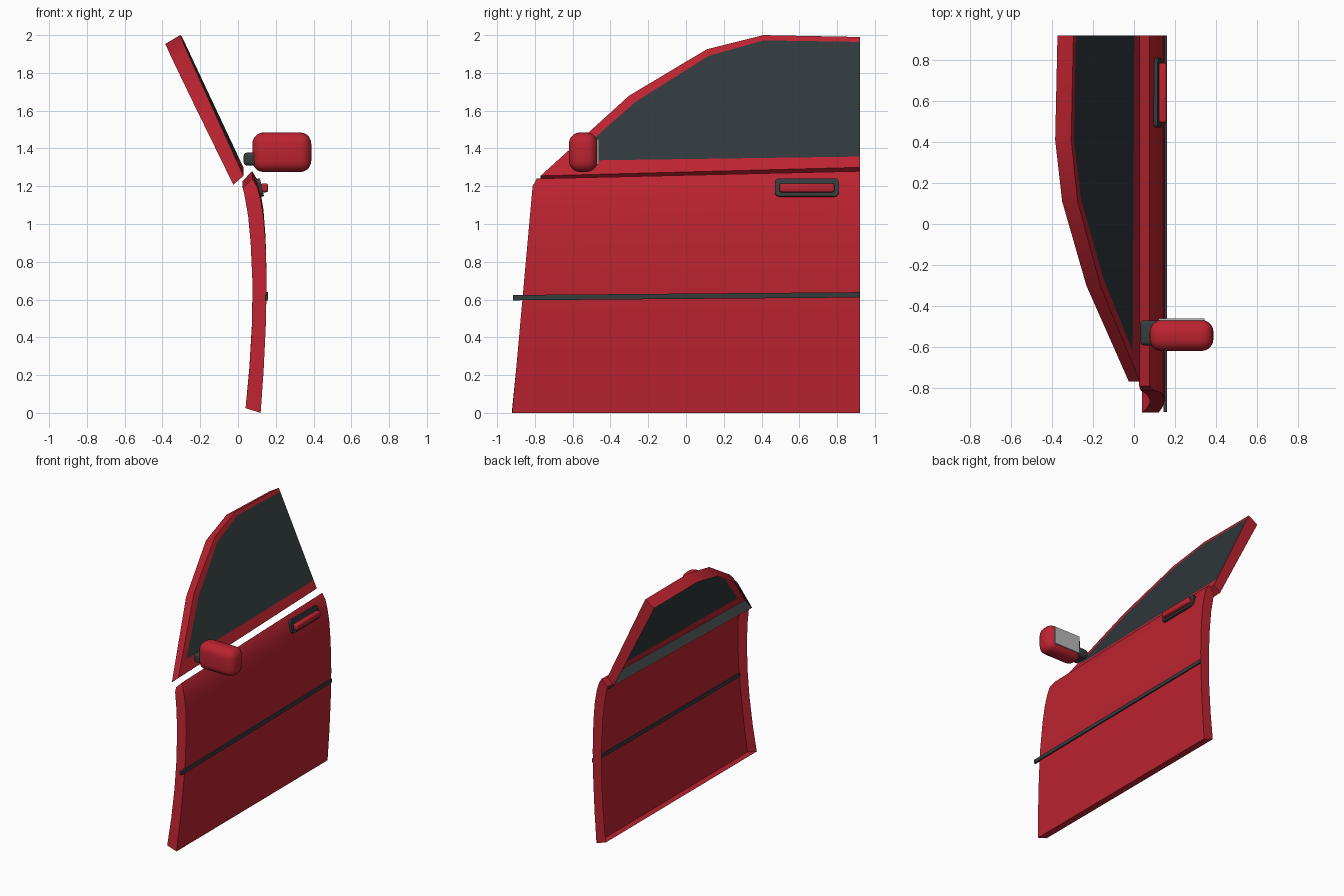
import bpy, bmesh
from math import radians
from mathutils import Vector

cube = bpy.data.objects.get("Cube")
if cube:
    bpy.data.objects.remove(cube, do_unlink=True)


def material(name, rgb):
    m = bpy.data.materials.new(name)
    m.use_nodes = True
    col = (*rgb, 1)
    m.diffuse_color = col
    m.node_tree.nodes["Principled BSDF"].inputs["Base Color"].default_value = col
    return m


RED = material("red paint", (0.50, 0.017, 0.03))
GLASS = material("dark glass", (0.03, 0.04, 0.044))
TRIM = material("charcoal trim", (0.036, 0.044, 0.046))
SILVER = material("mirror silver", (0.48, 0.48, 0.48))


def finish(name, bm, mat, angle=30):
    bmesh.ops.remove_doubles(bm, verts=bm.verts, dist=0.0005)
    bmesh.ops.recalc_face_normals(bm, faces=bm.faces)
    me = bpy.data.meshes.new(name)
    bm.to_mesh(me)
    bm.free()
    ob = bpy.data.objects.new(name, me)
    bpy.context.collection.objects.link(ob)
    me.materials.append(mat)
    bpy.ops.object.select_all(action="DESELECT")
    bpy.context.view_layer.objects.active = ob
    ob.select_set(True)
    bpy.ops.object.shade_smooth_by_angle(angle=radians(angle))
    return ob


def strip(bm, a, b, closed=False, skip=()):
    """Quads between two matching rows of points."""
    n = len(a)
    for i in range(n if closed else n - 1):
        if i not in skip:
            j = (i + 1) % n
            bm.faces.new([bm.verts.new(p) for p in (a[i], a[j], b[j], b[i])])


def box(name, lo, hi, mat, bevel=0, segments=4, axis=None, tilt=0):
    """Box between two corners, bevelled on all edges or only along one axis."""
    lo, hi = Vector(lo), Vector(hi)
    size = hi - lo
    bm = bmesh.new()
    bmesh.ops.create_cube(bm, size=1)
    for v in bm.verts:
        v.co = Vector(c * s for c, s in zip(v.co, size))
    if bevel:
        edges = [e for e in bm.edges if axis is None or
                 abs((e.verts[0].co - e.verts[1].co)[axis]) > size[axis] * 0.9]
        bmesh.ops.bevel(bm, geom=edges, offset=bevel, segments=segments,
                        affect="EDGES", profile=0.5)
    ob = finish(name, bm, mat, 40)
    ob.location = (lo + hi) / 2
    ob.rotation_euler.y = tilt
    return ob


# Lower door panel: curved skin with inward flanges, open on the inside
skin = [(0.12, 0), (0.136, 0.23), (0.147, 0.46), (0.152, 0.68), (0.146, 0.9),
        (0.135, 1.04), (0.118, 1.14), (0.1, 1.2), (0.075, 1.24)]
lip = [(0.04, 0.025), (0.06, 0.23), (0.074, 0.46), (0.077, 0.68), (0.067, 0.9),
       (0.054, 1.04), (0.04, 1.12), (0.032, 1.165), (0.025, 1.19)]
REAR, RISE = 0.92, 1.032


def front_y(z):
    return -0.92 + 0.09 * z if z < 1.21 else -0.79


front_out = [(x, front_y(z), z) for x, z in skin]
front_in = [(x, front_y(zo), z) for (x, z), (_, zo) in zip(lip, skin)]
rear_out = [(x, REAR, z * RISE) for x, z in skin]
rear_in = [(x, REAR, z * RISE) for x, z in lip]
bm = bmesh.new()
strip(bm, front_out, rear_out)
strip(bm, front_in, front_out)
strip(bm, rear_out, rear_in)
for k in (0, -1):
    strip(bm, [front_out[k], rear_out[k]], [front_in[k], rear_in[k]])
finish("door_panel", bm, RED)

# Side rubbing strip
bm = bmesh.new()
bmesh.ops.create_cube(bm, size=1)
for v in bm.verts:
    rise = 0.015 if v.co.y > 0 else 0
    v.co = (0.152 + v.co.x * 0.016, v.co.y * 1.836 + 0.001,
            0.61 + v.co.z * 0.028 + rise)
finish("side_strip", bm, TRIM)

# Leaning window frame
outer = [(-0.77, 1.255), (-0.3, 1.68), (0.11, 1.925), (0.41, 2.0),
         (0.92, 1.99), (0.92, 1.3)]
inner = [(-0.62, 1.335), (-0.27, 1.645), (0.12, 1.89), (0.41, 1.972),
         (0.92, 1.964), (0.92, 1.357)]


def lean(y, z):
    return Vector((0.034 - 0.47 * (z - 1.245) + 0.012 * (y + 0.77), y, z))


def inward(p, amount=1.0):
    depth = 0.054 + 0.032 * (p.z - 1.25)
    return p + Vector((-depth, 0, -0.047)) * amount


edge = [lean(*p) for p in outer]
opening = [lean(*p) for p in inner]
bm = bmesh.new()
strip(bm, edge, opening, closed=True, skip=(4,))
strip(bm, edge, [inward(p) for p in edge], closed=True)
finish("window_frame", bm, RED)

# Dark seal lining the inside of the frame
centre = sum(edge, Vector()) / len(edge)
seal = [p.lerp(centre, 0.012) for p in edge]
bm = bmesh.new()
strip(bm, [inward(p, 0.06) for p in seal], [inward(p, 0.98) for p in seal],
      closed=True)
finish("window_seal", bm, TRIM)

# Window pane
bm = bmesh.new()
bm.faces.new([bm.verts.new(p) for p in opening])
finish("window_pane", bm, GLASS)

# Door handle on its dark surround
box("handle_surround", (0.097, 0.47, 1.143), (0.127, 0.81, 1.24), TRIM,
    bevel=0.025, axis=0, tilt=-0.23)
box("handle_bar", (0.12, 0.494, 1.168), (0.16, 0.786, 1.215), RED,
    bevel=0.012, segments=3)

# Wing mirror
box("mirror_arm", (0.03, -0.592, 1.31), (0.12, -0.47, 1.378), TRIM, bevel=0.018)
box("mirror_housing", (0.076, -0.62, 1.275), (0.388, -0.468, 1.485), RED,
    bevel=0.06, segments=5)
box("mirror_glass", (0.12, -0.47, 1.315), (0.345, -0.461, 1.45), SILVER)
